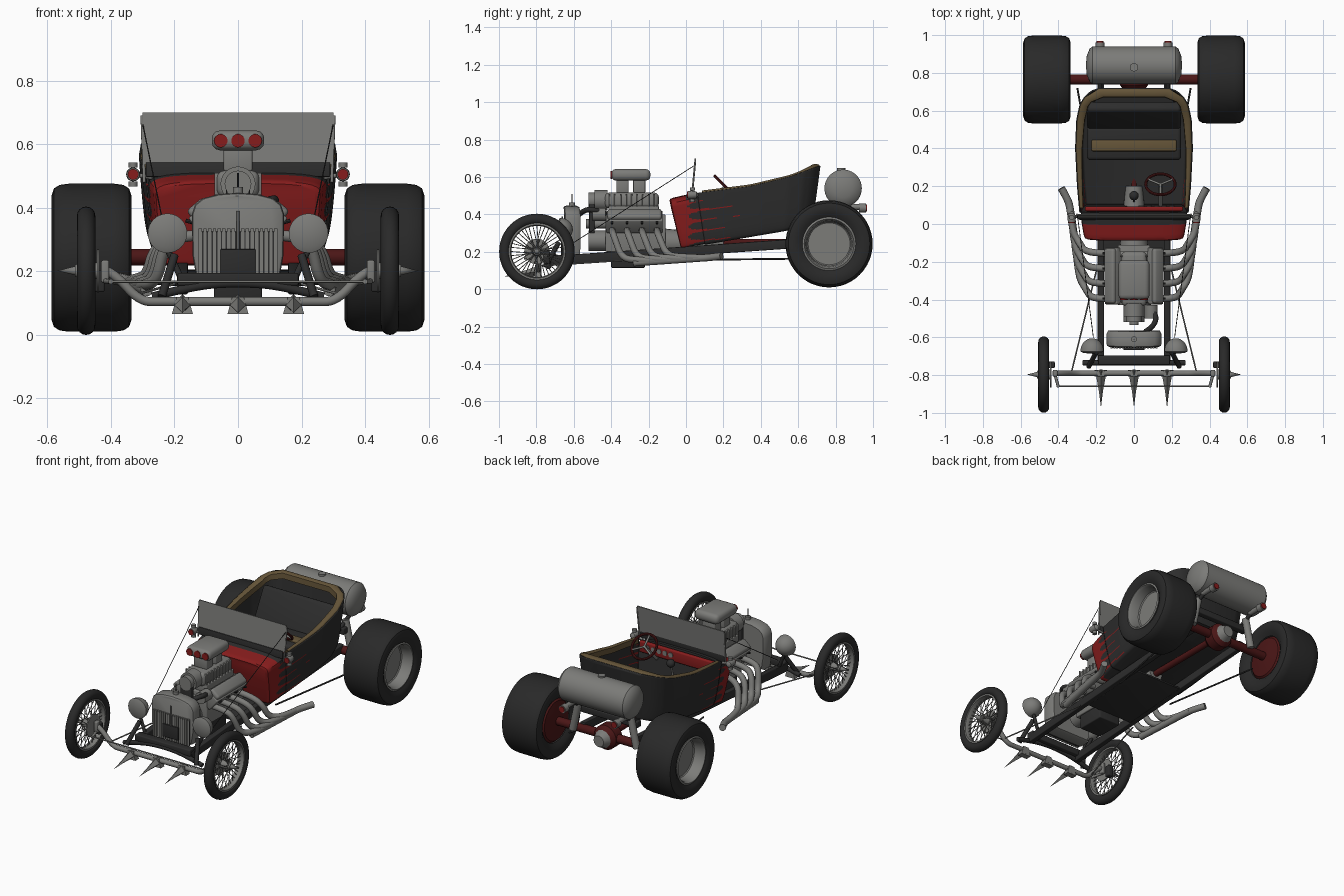
import bpy, bmesh, math
from mathutils import Vector

if "Cube" in bpy.data.objects:
    bpy.data.objects.remove(bpy.data.objects["Cube"])

def mat(name, c):
    m = bpy.data.materials.new(name)
    m.diffuse_color = (*c, 1)
    m.use_nodes = True
    m.node_tree.nodes["Principled BSDF"].inputs["Base Color"].default_value = m.diffuse_color
    return m
CHROME = mat("chrome grey", (0.20, 0.20, 0.19))
RUBBER = mat("tyre black", (0.022, 0.022, 0.022))
BLACK = mat("body black", (0.026, 0.026, 0.026))
RED = mat("paint red", (0.24, 0.012, 0.012))
TAN = mat("leather tan", (0.13, 0.09, 0.04))
DARKRED = mat("axle dark red", (0.07, 0.008, 0.008))

# ---------- helpers ----------
def finish(name, bm, m, angle=35):
    bmesh.ops.remove_doubles(bm, verts=bm.verts, dist=1e-5)
    bmesh.ops.recalc_face_normals(bm, faces=bm.faces)
    me = bpy.data.meshes.new(name)
    bm.to_mesh(me); bm.free()
    o = bpy.data.objects.new(name, me)
    bpy.context.collection.objects.link(o)
    for k in (m if isinstance(m, list) else [m]):
        me.materials.append(k)
    bpy.ops.object.select_all(action='DESELECT')
    o.select_set(True); bpy.context.view_layer.objects.active = o
    bpy.ops.object.shade_smooth_by_angle(angle=math.radians(angle))
    return o

def loft(name, rings, m, closed=True, caps=True):
    bm = bmesh.new()
    vs = [[bm.verts.new(p) for p in r] for r in rings]
    n = len(rings[0])
    for a, b in zip(vs, vs[1:]):
        for i in range(n if closed else n - 1):
            j = (i + 1) % n
            bm.faces.new((a[i], a[j], b[j], b[i]))
    if caps in (True, 'start'): bm.faces.new(vs[0])
    if caps in (True, 'end'): bm.faces.new(vs[-1])
    return finish(name, bm, m)

def lathe(name, prof, loc, axis, m, n=32):
    """prof: (radius, height along axis)"""
    q = Vector(axis).to_track_quat('Z', 'Y')
    rings = []
    for k in range(n + 1):
        a = 2 * math.pi * k / n
        rings.append([Vector(loc) + q @ Vector((r * math.cos(a), r * math.sin(a), h)) for r, h in prof])
    return loft(name, rings, m, closed=False, caps=False)

def rod(name, p, q, r, m, r2=None, n=12):
    d = Vector(q) - Vector(p)
    return lathe(name, [(0, 0), (r, 0), (r if r2 is None else r2, d.length), (0, d.length)], p, d, m, n)

def box(name, loc, size, m, rot=(0, 0, 0), bevel=0.006):
    bm = bmesh.new()
    bmesh.ops.create_cube(bm, size=1)
    for v in bm.verts: v.co *= Vector(size)
    if bevel:
        bmesh.ops.bevel(bm, geom=bm.edges[:], offset=bevel, segments=3, affect='EDGES', profile=0.5)
    o = finish(name, bm, m)
    o.location = loc; o.rotation_euler = rot
    return o

def tube(name, pts, r, m):
    c = bpy.data.curves.new(name, 'CURVE'); c.dimensions = '3D'
    s = c.splines.new('NURBS')
    s.points.add(len(pts) - 1)
    for sp, p in zip(s.points, pts): sp.co = (*p, 1)
    s.order_u, s.use_endpoint_u, s.resolution_u = 3, True, 6
    c.bevel_depth, c.bevel_resolution, c.use_fill_caps = r, 3, True
    o = bpy.data.objects.new(name, c); bpy.context.collection.objects.link(o)
    c.materials.append(m)
    bpy.ops.object.select_all(action='DESELECT')
    o.select_set(True); bpy.context.view_layer.objects.active = o
    bpy.ops.object.convert(target='MESH')
    return o

def lerp_table(t, x):
    for (a, u), (b, v) in zip(t, t[1:]):
        if x <= b: return u + (v - u) * max(0, (x - a) / (b - a))
    return t[-1][1]

# ---------- body ----------
W = [(-.09, .265), (0, .28), (.2, .298), (.4, .308), (.55, .302), (.63, .285), (.68, .255), (.705, .22), (.715, .19)]
ZT = [(-.09, .485), (.02, .51), (.34, .55), (.55, .60), (.715, .66)]
ZB = [(-.09, .22), (.55, .315), (.715, .36)]
def body_pt(y, v, s):
    w, zt, zb = (lerp_table(t, y) for t in (W, ZT, ZB))
    t = (y + .09) / .8
    return Vector((s * w * (.86 + .14 * v ** .4), y + (1 - v) * (.06 * (1 - t) - .04 * t), zb + (zt - zb) * v))
def flames(o):
    for p in o.data.polygons:
        z = p.center.z - .12 * p.center.y
        tri = abs(((z - .25) / .055) % 1 * 2 - 1)
        hot = p.center.y < .012 + .07 * tri ** 2 + .22 * tri ** 9 and z < .47
        p.material_index = 1 if hot and abs(p.center.x) > .2 or p.center.y < .0 else 0
N = 48
def cowl_ring(y, k=1):
    side = [body_pt(y, .84 * i / N, 1) for i in range(N + 1)]
    top, zt = side[-1], lerp_table(ZT, y)
    arch = [Vector((top.x * math.copysign(abs(math.cos(a)) ** .55, math.cos(a)), top.y - .008 * math.sin(a),
            top.z + (zt - top.z) * math.sin(a) ** .6)) for a in (math.pi * i / 16 for i in range(1, 16))]
    ring = side + arch + [Vector((-p.x, p.y, p.z)) for p in reversed(side)]
    return [Vector((p.x * k, p.y, .36 + (p.z - .36) * k)) for p in ring]
cowl = loft("cowl", [cowl_ring(-.09, .93), cowl_ring(-.085, .98)] + [cowl_ring(-.07 + .013 * i) for i in range(11)], [BLACK, RED])
flames(cowl)
ys = [.06 + .013 * i for i in range(48)] + [.69, .705, .715]
tub = loft("body_tub", [[body_pt(y, 1 - i / N, 1) for i in range(N + 1)] + [body_pt(y, i / N, -1) for i in range(N + 1)]
           for y in ys], [BLACK, RED], closed=False, caps='end')
flames(tub)
sol = tub.modifiers.new("wall", 'SOLIDIFY'); sol.thickness = .008; sol.offset = 0
# upholstered lining: half-round roll that widens towards the back
def lining(y, s):
    e, w = body_pt(y, 1, s), .018 + .03 * max(0, (y - .06) / .65)
    back = max(0, (y - .6) / .115)
    inward = Vector((-s, 0, 0)).lerp(Vector((-s * .6, -.9, 0)), min(1, back))
    e = e + Vector((0, 0, .001)) + inward * .001
    return [e + inward * w * (1 - math.cos(a)) / 2 + Vector((0, 0, .009 * math.sin(a) - (.03 if i == 7 else 0)))
            for i, a in enumerate(math.pi * k / 7 for k in range(8))]
lys = ys[2::3]
loft("padded_lining", [lining(y, 1) for y in lys] + [lining(.715, 1), lining(.715, -1)] +
     [lining(y, -1) for y in reversed(lys)], TAN, closed=False, caps=False)
# interior
box("seat_back", (0, .575, .49), (.50, .06, .22), BLACK, (-.5, 0, 0), .02)
box("seat_cushion", (0, .43, .375), (.50, .18, .09), BLACK, (.1, 0, 0), .02)
box("seat_pad", (0, .415, .42), (.45, .06, .02), TAN, bevel=.008)
box("dashboard", (0, .08, .475), (.52, .025, .07), RED, bevel=.008)
for i in range(5):
    rod("gauge", (.04 + i * .04, .09, .48), (.04 + i * .04, .097, .48), .015, CHROME)
hub, ax = Vector((.14, .21, .55)), Vector((0, 1, 1)).normalized()
lathe("steering_wheel", [(.078 + .008 * math.cos(a), .008 * math.sin(a)) for a in (math.pi * i / 4 for i in range(9))], hub, ax, DARKRED)
for a in (math.pi / 2, math.pi * 7 / 6, math.pi * 11 / 6):
    rod("wheel_spoke", hub, hub + ax.to_track_quat('Z', 'Y') @ Vector((.077 * math.cos(a), .077 * math.sin(a), 0)), .006, CHROME)
rod("steering_column", hub, hub - ax * .17, .01, CHROME)
tube("gear_lever", [(0, .12, .29), (0, .13, .4), (0, .15, .45)], .006, CHROME)
lathe("gear_knob", [(.025 * math.sin(math.pi * i / 8), -.025 * math.cos(math.pi * i / 8)) for i in range(9)], (0, .15, .46), (0, 0, 1), BLACK)
# windscreen
box("windscreen", (0, .042, .618), (.60, .007, .165), CHROME, (-.1, 0, 0), 0)
box("windscreen_base", (0, .03, .52), (.58, .012, .045), BLACK, (-.1, 0, 0), .003)

# ---------- engine, radiator ----------
box("engine_block", (0, -.27, .30), (.17, .32, .20), CHROME)
box("oil_pan", (0, -.31, .165), (.15, .18, .10), BLACK)
rod("gearbox", (0, -.12, .25), (0, .2, .25), .075, CHROME, .045, 20)
rod("drive_shaft", (0, .2, .25), (0, .72, .25), .02, DARKRED)
box("blower", (0, -.29, .475), (.135, .29, .085), CHROME, bevel=.025)
box("intake_manifold", (0, -.28, .42), (.15, .27, .05), CHROME)
for i in range(9):
    box("blower_rib", (0, -.41 + i * .03, .475), (.148, .008, .07), CHROME, bevel=.003)
rod("blower_nose", (0, -.49, .475), (0, -.42, .475), .055, CHROME, n=24)
rod("blower_pulley", (0, -.52, .475), (0, -.485, .475), .042, CHROME, n=24)
rod("crank_pulley", (0, -.52, .26), (0, -.43, .26), .055, CHROME, n=24)
box("drive_belt", (0, -.503, .37), (.075, .03, .21), BLACK)
rod("fan_hub", (0, -.535, .35), (0, -.43, .35), .025, CHROME)
rod("alternator", (.09, -.5, .40), (.09, -.43, .40), .035, CHROME, n=20)
tube("radiator_hose", [(.06, -.57, .4), (.11, -.54, .43), (.12, -.47, .42), (.06, -.42, .4)], .014, BLACK)
for y in (-.34, -.25):
    box("carburettor", (0, y, .55), (.09, .065, .07), CHROME)
box("air_scoop", (0, -.295, .612), (.165, .21, .062), CHROME, bevel=.025)
for i in (-1, 0, 1):
    rod("scoop_inlet", (i * .054, -.395, .611), (i * .054, -.403, .611), .021, RED, n=24)
# radiator shell: rounded top corners, slightly arched
def shell_ring(y, k):
    pts = [(-.13, .175), (.13, .175), (.143, .25), (.145, .38), (.135, .41), (.11, .43), (.06, .443), (0, .447)]
    pts += [(-x, z) for x, z in reversed(pts[2:-1])]
    return [Vector((x * k, y + .25 * x * x, .31 + (z - .31) * k)) for x, z in pts]
loft("radiator_shell", [shell_ring(-.655, .93), shell_ring(-.65, .98), shell_ring(-.64, 1), shell_ring(-.585, 1), shell_ring(-.57, .94)], CHROME)
box("grille", (0, -.649, .25), (.25, .016, .15), BLACK, bevel=.002)
for i in range(17):
    x = (i - 8) * .0148
    box("grille_bar", (x, -.655, .253), (.0105, .01, .165), CHROME, bevel=0)
rod("radiator_cap", (0, -.61, .44), (0, -.61, .465), .016, CHROME)
rod("cap_pin", (0, -.61, .46), (0, -.61, .51), .003, BLACK, n=8)
box("radiator_mount", (0, -.662, .23), (.11, .012, .08), BLACK, bevel=.003)
rod("shell_stem", (0, -.662, .24), (0, -.662, .39), .004, CHROME)

# ---------- chassis centre ----------
tube("front_axle", [(-.42, -.79, .205), (-.385, -.79, .19), (-.31, -.79, .105), (-.24, -.79, .105), (0, -.79, .105),
     (.24, -.79, .105), (.31, -.79, .105), (.385, -.79, .19), (.42, -.79, .205)], .015, CHROME)
rod("tie_rod", (-.40, -.86, .168), (.40, -.86, .168), .004, CHROME)
tube("leaf_spring", [(-.27, -.735, .12), (-.14, -.735, .155), (0, -.735, .165), (.14, -.735, .155), (.27, -.735, .12)], .014, BLACK)
box("front_crossmember", (0, -.72, .175), (.38, .05, .04), BLACK)
box("floor_pan", (0, .0, .185), (.32, .45, .012), BLACK, (.068, 0, 0), .002)
for x in (-.175, 0, .175):
    lathe("axle_spike", [(0, 0), (.03, 0), (.022, .05), (.011, .11), (0, .2)], (x, -.775, .098), (0, -1, -.15), CHROME, 4)
    loft("spike_foot", [[Vector((x + a * w, -.79 + b * .018, z)) for a, b in ((-1, -1), (1, -1), (1, 1), (-1, 1))]
         for w, z in ((.033, .066), (.018, .12))], CHROME)
rod("rear_axle", (-.36, .765, .245), (.36, .765, .245), .026, DARKRED, n=20)
lathe("differential", [(0, -.08), (.04, -.07), (.075, -.03), (.075, .03), (.04, .07), (0, .08)], (0, .765, .245), (0, 1, 0), DARKRED)
rod("differential_cover", (0, .82, .245), (0, .86, .245), .055, CHROME, .035, 12)
box("rear_crossmember", (0, .76, .37), (.42, .04, .04), BLACK)
# fuel tank
lathe("fuel_tank", [(0, -.255), (.05, -.25), (.088, -.235), (.1, -.22), (.1, .22), (.088, .235), (.05, .25), (0, .255)],
      (0, .84, .54), (1, 0, 0), CHROME, 40)
rod("tank_cap", (0, .83, .62), (0, .83, .648), .022, CHROME, n=20)

# ---------- parts on both sides ----------
for s in (-1, 1):
    # rear wheel
    half = [(.132, .10), (.16, .118), (.195, .126), (.218, .118), (.229, .10), (.233, .07), (.233, 0)]
    prof = half + [(r, -h) for r, h in reversed(half[:-1])]
    lathe("rear_tyre", prof, (s * .461, .765, .243), (s, 0, 0), RUBBER, 48)
    lathe("rear_rim", [(.133, .098), (.143, .112), (.133, .116), (.124, .10), (.118, .05), (.112, .045), (0, .045)],
          (s * .461, .765, .243), (s, 0, 0), CHROME, 48)
    lathe("rear_brake_drum", [(0, -.12), (.06, -.115), (.12, -.105), (.134, -.09), (.134, .04)], (s * .461, .765, .243), (s, 0, 0), DARKRED, 40)
    # front wire wheel
    c = Vector((s * .478, -.797, .202))
    lathe("front_tyre", [(.173 + .029 * math.cos(a), .029 * math.sin(a)) for a in (math.pi * i / 8 for i in range(17))], c, (s, 0, 0), RUBBER, 48)
    lathe("front_rim", [(.152, -.022), (.142, -.022), (.137, 0), (.142, .022), (.152, .022)], c, (s, 0, 0), CHROME, 48)
    rod("front_hub", c - Vector((s * .035, 0, 0)), c + Vector((s * .035, 0, 0)), .026, CHROME, .02, 20)
    rod("hub_spike", c + Vector((s * .035, 0, 0)), c + Vector((s * .09, 0, 0)), .014, CHROME, 0)
    for k in range(40):
        a, b = 2 * math.pi * k / 40, 2 * math.pi * (k + (2.5 if k % 4 < 2 else -2.5)) / 40
        rod("spoke", c + Vector(((-.026, .026)[k % 2] * s, .022 * math.cos(b), .022 * math.sin(b))),
            c + Vector((0, .14 * math.cos(a), .14 * math.sin(a))), .0022, CHROME, n=5)
    rod("brake_disc", (s * .437, -.797, .202), (s * .444, -.797, .202), .068, CHROME, n=32)
    box("brake_caliper", (s * .437, -.745, .17), (.035, .035, .07), BLACK)
    box("steering_knuckle", (s * .418, -.79, .20), (.025, .035, .07), CHROME)
    rod("steering_arm", (s * .42, -.79, .17), (s * .40, -.865, .168), .008, CHROME)
    rod("front_radius_rod", (s * .33, -.78, .125), (s * .2, -.25, .16), .004, CHROME)
    rod("front_shock", (s * .24, -.755, .12), (s * .2, -.68, .25), .013, BLACK)
    # frame rail and rear rods
    box("frame_rail", (s * .175, .02, .205), (.034, 1.5, .05), BLACK, (.07, 0, 0), .004)
    rod("rear_radius_rod", (s * .30, .72, .165), (s * .19, .1, .158), .005, BLACK)
    rod("rear_spring", (s * .22, .80, .24), (s * .18, .80, .42), .022, CHROME)
    rod("tank_bracket", (s * .18, .72, .37), (s * .18, .86, .44), .012, BLACK)
    rod("tank_strap_lug", (s * .18, .84, .44), (s * .18, .95, .44), .016, CHROME)
    rod("tail_lamp", (s * .18, .925, .435), (s * .18, .962, .435), .024, CHROME, n=20)
    rod("tail_lamp_lens", (s * .18, .962, .435), (s * .18, .968, .435), .018, RED, n=20)
    # headlight
    lathe("headlight", [(0, -.012), (.045, -.008), (.062, 0)] + [(.062 * math.cos(a), .07 * math.sin(a)) for a in
          (math.pi * i / 16 for i in range(1, 9))], (s * .222, -.675, .32), (0, 1, 0), CHROME)
    rod("headlight_stalk", (s * .222, -.65, .27), (s * .18, -.66, .18), .01, BLACK)
    # windscreen stay and cowl lamp
    rod("windscreen_stay", (s * .30, .05, .665), (s * .215, -.6, .25), .002, BLACK, n=8)
    rod("windscreen_post", (s * .295, .03, .48), (s * .302, .05, .69), .005, CHROME)
    lathe("cowl_lamp", [(0, -.03), (.02, -.03), (.022, -.01), (.018, .015), (0, .03)], (s * .33, .04, .505), (0, 1, 0), CHROME, 20)
    rod("cowl_lamp_lens", (s * .33, .005, .505), (s * .33, .012, .505), .017, RED, n=20)
    for z in (.475, .535):
        rod("lamp_finial", (s * .33, .035, z - .008), (s * .33, .035, z + .008), .014, CHROME)
    rod("lamp_bracket", (s * .27, .04, .495), (s * .33, .04, .505), .007, CHROME)
    # cylinder head, valve cover, exhaust
    box("cylinder_head", (s * .095, -.275, .36), (.085, .30, .09), CHROME, (0, s * .7, 0))
    box("valve_cover", (s * .122, -.275, .395), (.07, .29, .045), CHROME, (0, s * .7, 0), .014)
    line = lambda y: (s * (.27 + .14 * (y + .4)), y, .14 + .07 * (y + .3))
    for i in range(4):
        y = -.395 + i * .08
        rod("spark_plug", (s * .13, y, .35), (s * .165, y, .36), .006, BLACK, n=8)
        end = line(y + .26)
        tube("exhaust_header", [(s * .11, y, .315), (s * .20, y, .31), (s * (.235 + i * .01), y + .015, .27),
             (s * (.255 + i * .01), y + .05, .17 + i * .005), (end[0] - s * .01, y + .12, end[2] + .004), end], .018, CHROME)
    tube("exhaust_collector", [line(-.28), line(-.1), line(.08), (s * .35, .13, .17), (s * .385, .19, .178)], .02, CHROME)
